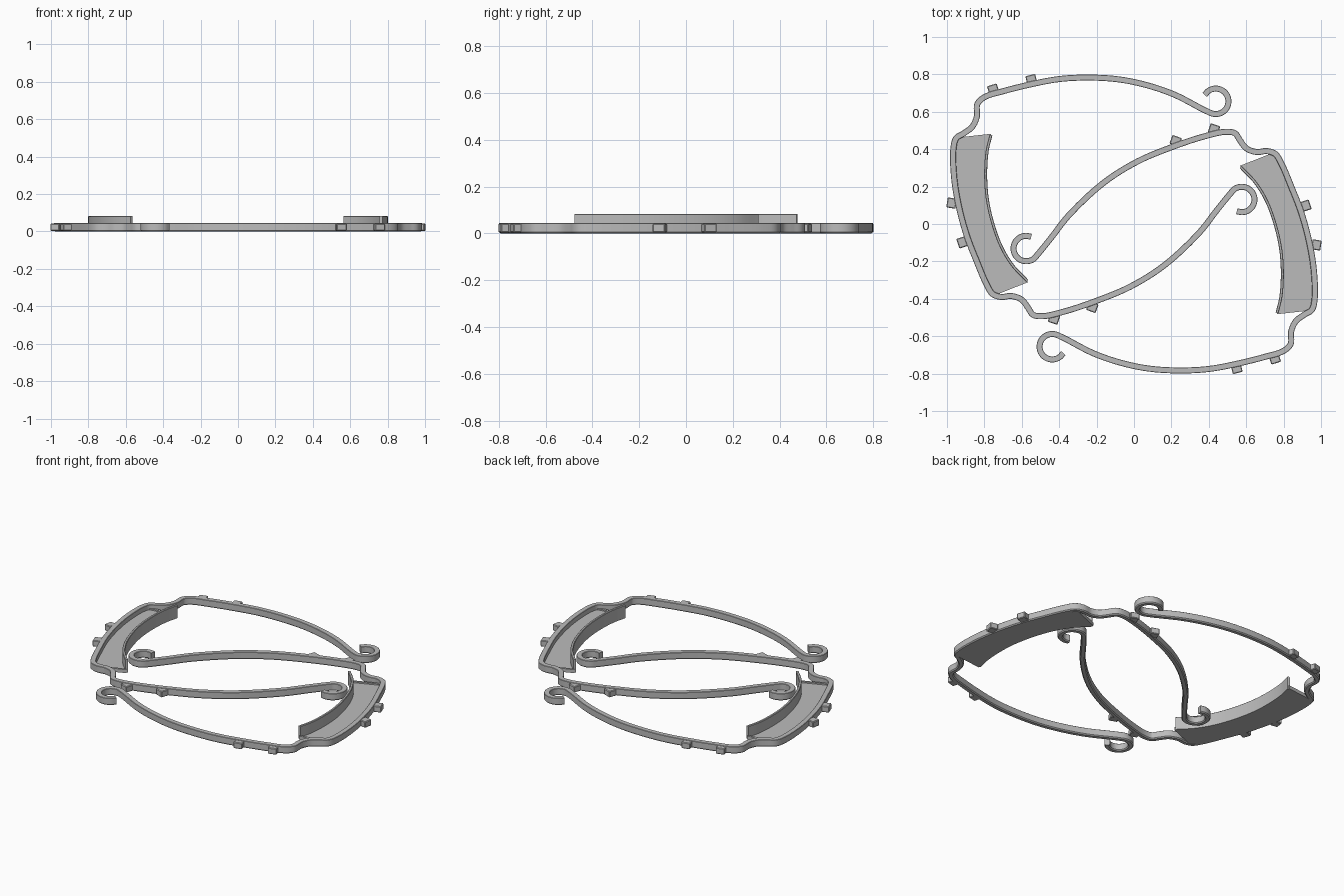
import bpy, bmesh, math
from mathutils import Vector, Matrix

if "Cube" in bpy.data.objects:
    bpy.data.objects.remove(bpy.data.objects["Cube"])

grey = bpy.data.materials.new("grey plastic")
grey.diffuse_color = (0.5, 0.5, 0.5, 1)
grey.use_nodes = True
grey.node_tree.nodes["Principled BSDF"].inputs["Base Color"].default_value = grey.diffuse_color


def spline(pts, steps=6):
    """Smooth curve through 2D points."""
    p = [Vector(q) for q in pts]
    p = [2 * p[0] - p[1]] + p + [2 * p[-1] - p[-2]]
    out = []
    for a, b, c, d in zip(p, p[1:], p[2:], p[3:]):
        # centripetal spacing keeps tight bends free of overshoot
        t1 = (b - a).length ** 0.5
        t2 = t1 + (c - b).length ** 0.5
        t3 = t2 + (d - c).length ** 0.5
        for i in range(steps):
            t = t1 + (t2 - t1) * i / steps
            a1 = a.lerp(b, t / t1)
            a2 = b.lerp(c, (t - t1) / (t2 - t1))
            a3 = c.lerp(d, (t - t2) / (t3 - t2))
            b1 = a1.lerp(a2, t / t2)
            b2 = a2.lerp(a3, (t - t1) / (t3 - t1))
            out.append(b1.lerp(b2, (t - t1) / (t2 - t1)))
    return out + [p[-2]]


def arc(cx, cy, r, a0, a1, n=10):
    angles = [math.radians(a0 + (a1 - a0) * i / n) for i in range(n + 1)]
    return [(cx + r * math.cos(a), cy + r * math.sin(a)) for a in angles]


def finish(bm, name):
    """Make the part and its half-turn twin."""
    bmesh.ops.recalc_face_normals(bm, faces=bm.faces)
    me = bpy.data.meshes.new(name)
    bm.to_mesh(me)
    bm.free()
    me.materials.append(grey)
    for side, turn in (("left", 0), ("right", math.pi)):
        ob = bpy.data.objects.new(f"{side}_{name}", me)
        ob.rotation_euler.z = turn
        bpy.context.collection.objects.link(ob)
        bpy.ops.object.select_all(action='DESELECT')
        ob.select_set(True)
        bpy.context.view_layer.objects.active = ob
        if turn == 0:
            bpy.ops.object.shade_smooth_by_angle(angle=math.radians(35))


def loft(bm, rings):
    """Skin closed rings and cap both ends."""
    rings = [[bm.verts.new(v) for v in ring] for ring in rings]
    n = len(rings[0])
    for r, s in zip(rings, rings[1:]):
        for k in range(n):
            bm.faces.new((r[k], r[(k + 1) % n], s[(k + 1) % n], s[k]))
    bm.faces.new(rings[0])
    bm.faces.new(rings[-1])


def sweep(name, path, section):
    """Sweep an (offset, z) section along a flat path."""
    rings = []
    for i, p in enumerate(path):
        t = (path[min(i + 1, len(path) - 1)] - path[max(i - 1, 0)]).normalized()
        n = Vector((-t.y, t.x))
        rings.append([(*(p + n * o), z) for o, z in section])
    bm = bmesh.new()
    loft(bm, rings)
    finish(bm, name)


# bent strip: hook, upper arm, step, grip back, step, lower arm, hook
grip_back = [(-.965, .41), (-.963, .26), (-.938, .10), (-.895, -.06),
             (-.845, -.19), (-.785, -.33)]
strip = (arc(.437, .656, .068, 150, -100)
         + [(.375, .61), (.22, .69), (.07, .742), (-.08, .773), (-.24, .783), (-.40, .775),
            (-.56, .745), (-.70, .71), (-.80, .678), (-.838, .64), (-.84, .575),
            (-.865, .52), (-.91, .485), (-.95, .46)]
         + grip_back
         + [(-.755, -.375), (-.71, -.39), (-.655, -.385), (-.60, -.405), (-.565, -.45),
            (-.54, -.485), (-.49, -.493), (-.37, -.467), (-.21, -.414), (-.02, -.335),
            (.163, -.22), (.35, -.045), (.44, .07)]
         + arc(.576, .131, .068, 150, -113))
w, c, h = .016, .006, .045
sweep("strip", spline(strip), [(-w, c), (-w + c, 0), (w - c, 0), (w, c),
                               (w, h - .002), (w - .002, h), (-w + .002, h), (-w, h - .002)])

# tall curved wall on the inner side of the grip
inner = [(-.765, .475), (-.785, .39), (-.793, .27), (-.785, .14), (-.757, .01),
         (-.71, -.12), (-.65, -.22), (-.57, -.305)]
wall = spline(inner)
sweep("grip_wall", wall, [(-.008, .004), (-.004, 0), (.008, 0), (.008, .08),
                          (.005, .083), (-.005, .083), (-.008, .08)])

# thin grip floor between strip and wall
outer = [(-.945, .455)] + grip_back + [(-.735, -.37)]
left_edge = spline(outer)
bm = bmesh.new()
loft(bm, [[(*a, 0), (*b, 0), (*b, .014), (*a, .014)] for a, b in zip(left_edge, wall)])
finish(bm, "grip_floor")

# low lips closing both ends of the floor
for name, a, b in (("upper_lip", left_edge[0], wall[0]),
                   ("lower_lip", left_edge[-1], wall[-1])):
    sweep(name, [a, b], [(-.007, 0), (.007, 0), (.007, .022), (-.007, .022)])

# small tabs along the outer edge: centre and outward angle
bm = bmesh.new()
for x, y, a in ((-.753, .72, 107), (-.549, .772, 104), (-.975, .112, 170),
                (-.918, -.098, 199), (-.428, -.507, 252), (-.223, -.444, 250)):
    m = (Matrix.Translation((x, y, .0225)) @ Matrix.Rotation(math.radians(a), 4, 'Z')
         @ Matrix.Diagonal((.05, .054, .039, 1)))
    bmesh.ops.create_cube(bm, size=1, matrix=m)
bmesh.ops.bevel(bm, geom=bm.edges[:], offset=.004, segments=1, affect='EDGES')
finish(bm, "tabs")
